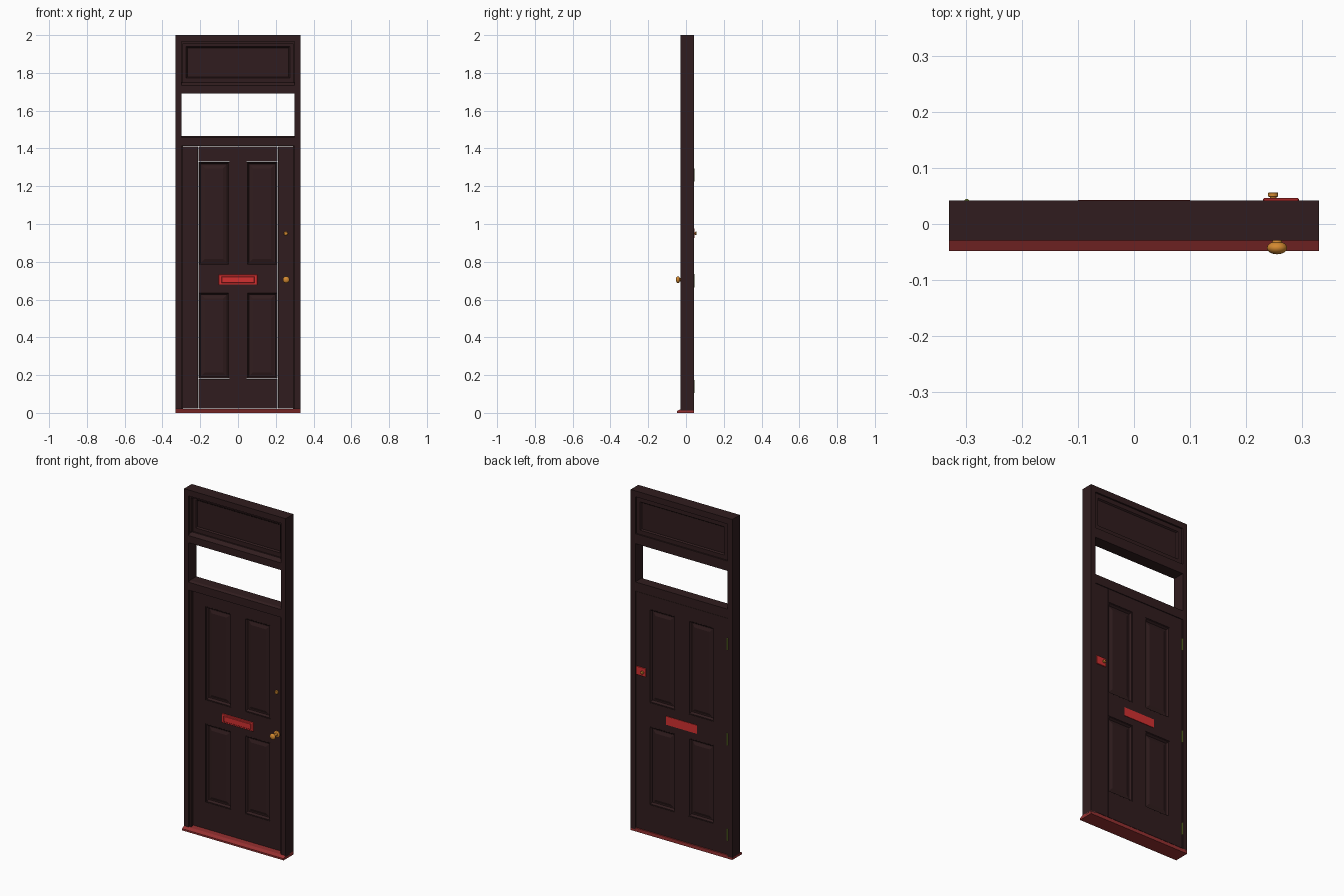
import bpy, bmesh, math
from mathutils import Matrix

if "Cube" in bpy.data.objects:
    bpy.data.objects.remove(bpy.data.objects["Cube"])


def mat(name, r, g, b):
    m = bpy.data.materials.new(name)
    m.diffuse_color = (r, g, b, 1)
    m.use_nodes = True
    m.node_tree.nodes["Principled BSDF"].inputs["Base Color"].default_value = m.diffuse_color
    return m


PAINT = mat("dark_paint", 0.03, 0.012, 0.013)
SILL = mat("sill_red", 0.30, 0.03, 0.03)
PLATE = mat("plate_red", 0.65, 0.03, 0.03)
BRASS = mat("brass", 0.65, 0.25, 0.03)
HINGE = mat("hinge_green", 0.18, 0.25, 0.03)


def finish(name, bm, m, smooth=False):
    bmesh.ops.recalc_face_normals(bm, faces=bm.faces)
    me = bpy.data.meshes.new(name)
    bm.to_mesh(me)
    bm.free()
    me.materials.append(m)
    ob = bpy.data.objects.new(name, me)
    bpy.context.collection.objects.link(ob)
    if smooth:
        bpy.ops.object.select_all(action='DESELECT')
        ob.select_set(True)
        bpy.context.view_layer.objects.active = ob
        bpy.ops.object.shade_smooth_by_angle(angle=math.radians(40))
    return ob


def box(name, x, y, z, m=PAINT, bevel=0.0):
    bm = bmesh.new()
    bmesh.ops.create_cube(bm, size=1)
    for v in bm.verts:
        v.co = [(a + b) / 2 + c * (b - a) for (a, b), c in zip((x, y, z), v.co)]
    if bevel:
        bmesh.ops.bevel(bm, geom=bm.edges[:], offset=bevel, segments=1, affect='EDGES')
    return finish(name, bm, m)


def extrude_x(name, profile, half, m=PAINT):
    # (y, z) profile swept across the width
    bm = bmesh.new()
    f = bm.faces.new([bm.verts.new((-half, y, z)) for y, z in profile])
    r = bmesh.ops.extrude_face_region(bm, geom=[f])
    for v in r['geom']:
        if isinstance(v, bmesh.types.BMVert):
            v.co.x = half
    return finish(name, bm, m)


def panel(name, x, z, y, steps):
    # nested rectangles (inset, depth), same relief on the front and the back
    bm = bmesh.new()
    rings = []
    levels = [(i, y[0] + d) for i, d in reversed(steps)] + [(i, y[1] - d) for i, d in steps]
    for i, yy in levels:
        a, b, c, d = x[0] + i, x[1] - i, z[0] + i, z[1] - i
        rings.append([bm.verts.new(p) for p in ((a, yy, c), (b, yy, c), (b, yy, d), (a, yy, d))])
    bm.faces.new(rings[0])
    bm.faces.new(rings[-1])
    for p, q in zip(rings, rings[1:]):
        for k in range(4):
            n = (k + 1) % 4
            bm.faces.new((p[k], p[n], q[n], q[k]))
    return finish(name, bm, PAINT)


def lathe(name, profile, x, z, m=BRASS):
    # (radius, y) profile spun around the y axis
    bm = bmesh.new()
    vs = [bm.verts.new((r, y, 0)) for r, y in profile]
    es = [bm.edges.new(e) for e in zip(vs, vs[1:])]
    bmesh.ops.spin(bm, geom=vs + es, cent=(0, 0, 0), axis=(0, 1, 0),
                   angle=2 * math.pi, steps=24)
    bmesh.ops.remove_doubles(bm, verts=bm.verts[:], dist=1e-5)
    bmesh.ops.translate(bm, verts=bm.verts[:], vec=(x, 0, z))
    return finish(name, bm, m, True)


F, B = -0.029, 0.042          # frame front and back
DF, DB = 0.0, 0.040           # door front and back

# Outer frame: jambs, stops, head
for s, side in ((-1, "left"), (1, "right")):
    def sx(a, b):
        return tuple(sorted((s * a, s * b)))
    box(f"{side}_jamb", sx(0.30, 0.33), (F, B), (0.012, 2.0))
    box(f"{side}_door_stop", sx(0.291, 0.301), (F + 0.008, DF - 0.001), (0.015, 1.415))
    box(f"{side}_top_stop", sx(0.291, 0.301), (F + 0.008, DF - 0.001), (1.75, 1.96))
box("head", (-0.30, 0.30), (F, B), (1.965, 2.0))
box("head_stop", (-0.30, 0.30), (F + 0.008, DF - 0.001), (1.955, 1.966))

# Transoms below and above the open light
extrude_x("lower_transom", [(F, 1.412), (B, 1.412), (B, 1.465), (F + 0.012, 1.465), (F, 1.458)], 0.30)
extrude_x("upper_transom", [(F, 1.69), (B, 1.69), (B, 1.748), (F + 0.02, 1.748), (F, 1.732)], 0.30)

# Sloping sill
extrude_x("sill", [(-0.048, 0), (B, 0), (B, 0.020), (F, 0.020), (-0.048, 0.010)], 0.33, SILL)

# Fixed panel at the top
panel("top_panel", (-0.299, 0.299), (1.748, 1.964), (DF, 0.034),
      [(0, 0), (0.025, 0), (0.031, 0.008), (0.04, 0.008)])

# Door leaf: stiles, rails, muntins
for s, side in ((-1, "left"), (1, "right")):
    x = tuple(sorted((s * 0.2105, s * 0.297)))
    box(f"{side}_stile", x, (DF, DB), (0.023, 1.41))
for name, z in (("bottom", (0.023, 0.18)), ("lock", (0.64, 0.78)), ("top", (1.33, 1.41))):
    box(f"{name}_rail", (-0.210, 0.210), (DF, DB), z)
for name, z in (("lower", (0.18, 0.64)), ("upper", (0.78, 1.33))):
    box(f"{name}_muntin", (-0.044, 0.044), (DF, DB), z)

# Four raised-and-fielded door panels
relief = [(0, 0.001), (0.004, 0.001), (0.012, 0.013), (0.018, 0.013), (0.034, 0.007)]
for s, side in ((-1, "left"), (1, "right")):
    x = tuple(sorted((s * 0.045, s * 0.2095)))
    panel(f"lower_{side}_panel", x, (0.181, 0.639), (DF, DB), relief)
    panel(f"upper_{side}_panel", x, (0.781, 1.329), (DF, DB), relief)

# Letter plate, flap and inner plate
box("letter_plate", (-0.102, 0.102), (-0.005, DF), (0.679, 0.732), PLATE, 0.002)
box("letter_flap", (-0.088, 0.088), (-0.009, -0.004), (0.688, 0.722), PLATE, 0.002)
box("inner_letter_plate", (-0.10, 0.10), (DB, DB + 0.003), (0.68, 0.73), PLATE)

# Door knob: rose, stem and flattened ball
ball = [(0.018 * math.sin(a), -0.0425 - 0.0115 * math.cos(a))
        for a in (math.pi * k / 12 for k in range(11))]
lathe("door_knob", ball + [(0.008, -0.028), (0.008, -0.008), (0.013, -0.005),
                           (0.018, -0.004), (0.018, DF), (0, DF)], 0.255, 0.705)

# Lock cylinder and inside latch
lathe("lock_cylinder", [(0, -0.008), (0.008, -0.008), (0.011, -0.005), (0.011, DF), (0, DF)], 0.253, 0.95)
box("latch_plate", (0.23, 0.294), (DB, 0.046), (0.925, 0.975), PLATE, 0.0015)
lathe("latch_knob", [(0, 0.045), (0.006, 0.045), (0.006, 0.048), (0.009, 0.049),
                     (0.009, 0.055), (0.0075, 0.0565), (0, 0.0565)], 0.248, 0.95)

# Hinges on the back
for i, z in enumerate((0.14, 0.70, 1.26)):
    bm = bmesh.new()
    bmesh.ops.create_cone(bm, cap_ends=True, segments=12, radius1=0.004, radius2=0.004,
                          depth=0.07, matrix=Matrix.Translation((-0.298, 0.041, z)))
    finish(f"hinge_{i + 1}", bm, HINGE, True)
